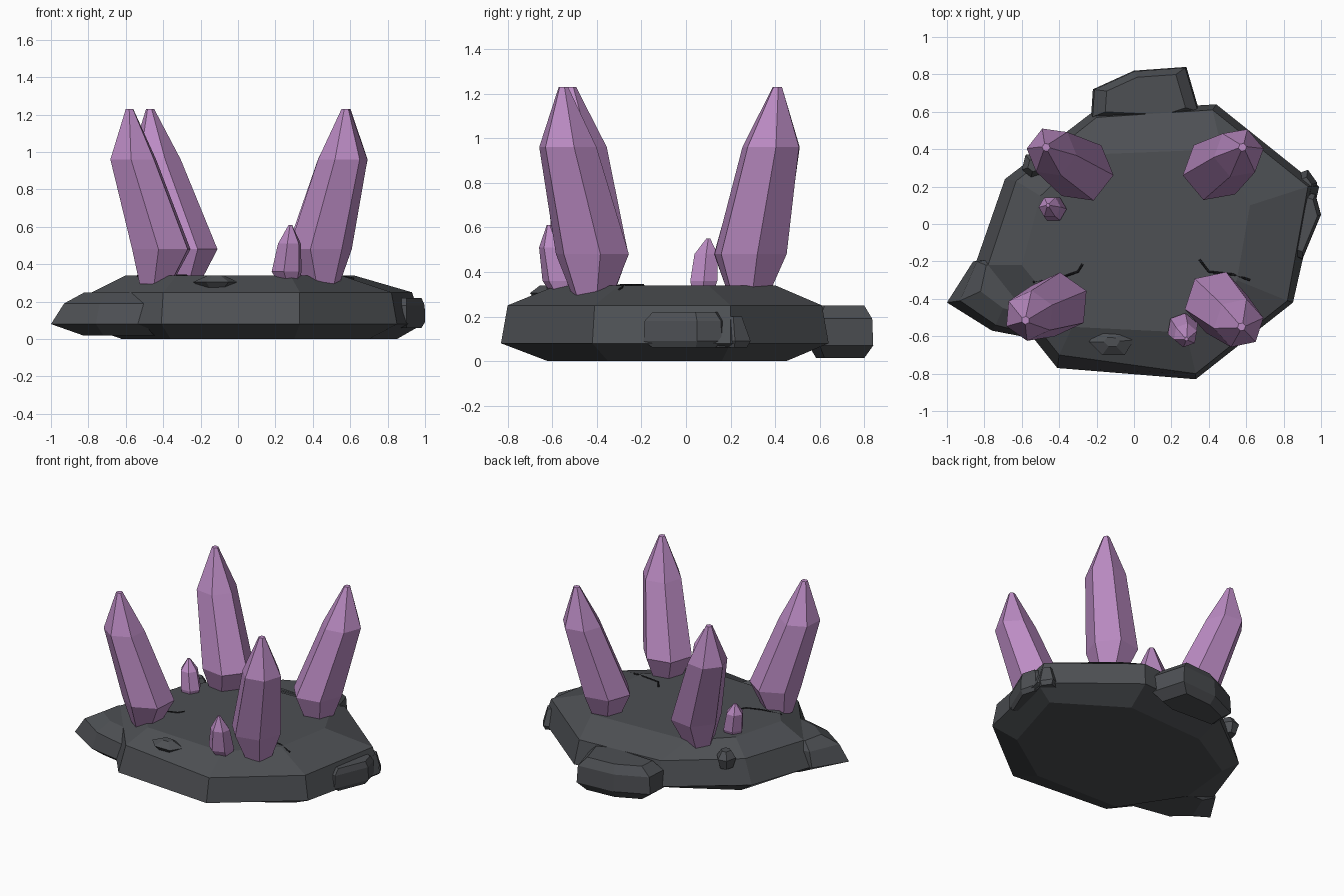
import bpy, bmesh, math

if "Cube" in bpy.data.objects:
    bpy.data.objects.remove(bpy.data.objects["Cube"])

def material(name, rgb):
    m = bpy.data.materials.new(name)
    m.diffuse_color = (*rgb, 1)
    m.use_nodes = True
    m.node_tree.nodes["Principled BSDF"].inputs["Base Color"].default_value = m.diffuse_color
    return m

STONE = material("dark_stone", (0.075, 0.08, 0.088))
CRYSTAL = material("violet_crystal", (0.5, 0.26, 0.55))
CRACK = material("crack_black", (0.01, 0.01, 0.012))

def loft(name, rings, mat):
    """Flat-faced solid through rings of equal point count, capped at both ends."""
    bm = bmesh.new()
    vs = [[bm.verts.new(p) for p in r] for r in rings]
    n = len(vs[0])
    for a, b in zip(vs, vs[1:]):
        for i in range(n):
            j = (i + 1) % n
            bm.faces.new((a[i], a[j], b[j], b[i]))
    bm.faces.new(vs[0][::-1])
    bm.faces.new(vs[-1])
    bmesh.ops.recalc_face_normals(bm, faces=bm.faces)
    me = bpy.data.meshes.new(name)
    bm.to_mesh(me)
    bm.free()
    me.materials.append(mat)
    ob = bpy.data.objects.new(name, me)
    bpy.context.collection.objects.link(ob)
    return ob

def rock(name, outline, levels):
    """Stone from a plan outline, scaled about its middle at each (z, scale)."""
    cx = sum(p[0] for p in outline) / len(outline)
    cy = sum(p[1] for p in outline) / len(outline)
    return loft(name, [[(cx + (x - cx) * s, cy + (y - cy) * s, z) for x, y in outline]
                       for z, s in levels], STONE)

def crystal(name, phase, stations):
    """Leaning six-sided crystal; stations are (x, y, z, radius)."""
    angles = [math.radians(phase + 60 * k) for k in range(6)]
    return loft(name, [[(x + r * math.cos(a), y + r * math.sin(a), z) for a in angles]
                       for x, y, z, r in stations], CRYSTAL)

# Main slab: underside, rim, shoulder and top outlines
slab = [
    (0.0, [(.85, .16), (.4, .45), (-.2, .42), (-.58, .2), (-.62, -.2), (-.36, -.6), (.3, -.62), (.7, -.35)]),
    (0.08, [(.99, .2), (.44, .64), (-.22, .6), (-.69, .24), (-.85, -.22), (-.41, -.77), (.33, -.83), (.85, -.42)]),
    (0.25, [(.93, .2), (.42, .61), (-.2, .57), (-.63, .23), (-.78, -.22), (-.4, -.7), (.33, -.8), (.82, -.41)]),
    (0.34, [(.62, .1), (.47, .4), (-.27, .37), (-.5, .15), (-.6, -.22), (-.33, -.55), (.28, -.58), (.55, -.3)]),
]
loft("base_slab", [[(x, y, z) for x, y in pts] for z, pts in slab], STONE)

# Side boulders
rock("back_boulder", [(.35, .6), (.28, .84), (0, .82), (-.22, .72), (-.23, .57), (.2, .55)],
     [(.015, .75), (.07, 1), (.19, .97), (.25, .74)])
loft("left_boulder", [
    [(-.83, -.4, .02), (-.72, -.5, .02), (-.45, -.55, .02), (-.4, -.2, .02), (-.75, -.2, .02)],
    [(-1, -.42, .08), (-.76, -.57, .08), (-.5, -.62, .08), (-.45, -.15, .08), (-.86, -.2, .08)],
    [(-.93, -.41, .19), (-.74, -.54, .19), (-.5, -.6, .19), (-.45, -.15, .19), (-.84, -.2, .19)],
    [(-.82, -.36, .25), (-.7, -.45, .25), (-.5, -.5, .25), (-.45, -.2, .25), (-.79, -.22, .25)]], STONE)
rock("right_boulder", [(1, .05), (.97, .16), (.85, .2), (.8, -.15), (.9, -.19)],
     [(.06, .8), (.09, 1), (.18, .98), (.22, .8)])
rock("right_chip", [(.98, .22), (.93, .29), (.85, .26), (.85, .12), (.96, .12)],
     [(.06, .8), (.09, 1), (.2, .55)])

# Loose pebbles
rock("front_pebble", [(0, -.62), (-.06, -.57), (-.19, -.56), (-.24, -.63), (-.17, -.7), (-.05, -.7)],
     [(.27, .6), (.305, 1), (.34, .35)])
rock("left_pebble", [(-.47, .32), (-.52, .38), (-.58, .37), (-.6, .29), (-.55, .25), (-.49, .26)],
     [(.2, .7), (.27, 1), (.32, .5)])

# Four large crystals leaning outward
for name, phase, base, low, high, tip in [
    ("crystal_front_right", 12, (.45, -.42), (.44, -.42), (.56, -.53), (.575, -.55)),
    ("crystal_front_left", 25, (-.44, -.42), (-.41, -.43), (-.56, -.49), (-.58, -.515)),
    ("crystal_back_right", 10, (.44, .28), (.43, .29), (.56, .38), (.58, .41)),
    ("crystal_back_left", -8, (-.3, .28), (-.28, .285), (-.44, .385), (-.47, .41)),
]:
    crystal(name, phase, [(*base, .295, .095), (*low, .48, .172), (*high, .96, .135), (*tip, 1.23, .022)])

# Two small crystals
crystal("small_crystal_front", 20, [(.27, -.55, .31, .06), (.26, -.56, .36, .085),
                                    (.275, -.595, .51, .065), (.28, -.615, .61, .01)])
crystal("small_crystal_left", 0, [(-.43, .075, .31, .055), (-.43, .08, .36, .07),
                                  (-.45, .09, .48, .06), (-.46, .1, .55, .01)])

# Thin surface cracks
def crack(name, pts):
    cu = bpy.data.curves.new(name, "CURVE")
    cu.dimensions = "3D"
    cu.bevel_depth = 0.006
    cu.bevel_resolution = 0
    cu.use_fill_caps = True
    sp = cu.splines.new("POLY")
    sp.points.add(len(pts) - 1)
    for q, p in zip(sp.points, pts):
        q.co = (*p, 1)
    cu.materials.append(CRACK)
    bpy.context.collection.objects.link(bpy.data.objects.new(name, cu))

crack("crack_right", [(.35, -.19, .34), (.4, -.255, .34), (.53, -.27, .34), (.62, -.3, .322)])
crack("crack_left", [(-.275, -.215, .34), (-.3, -.255, .34), (-.4, -.29, .34), (-.54, -.31, .335)])
